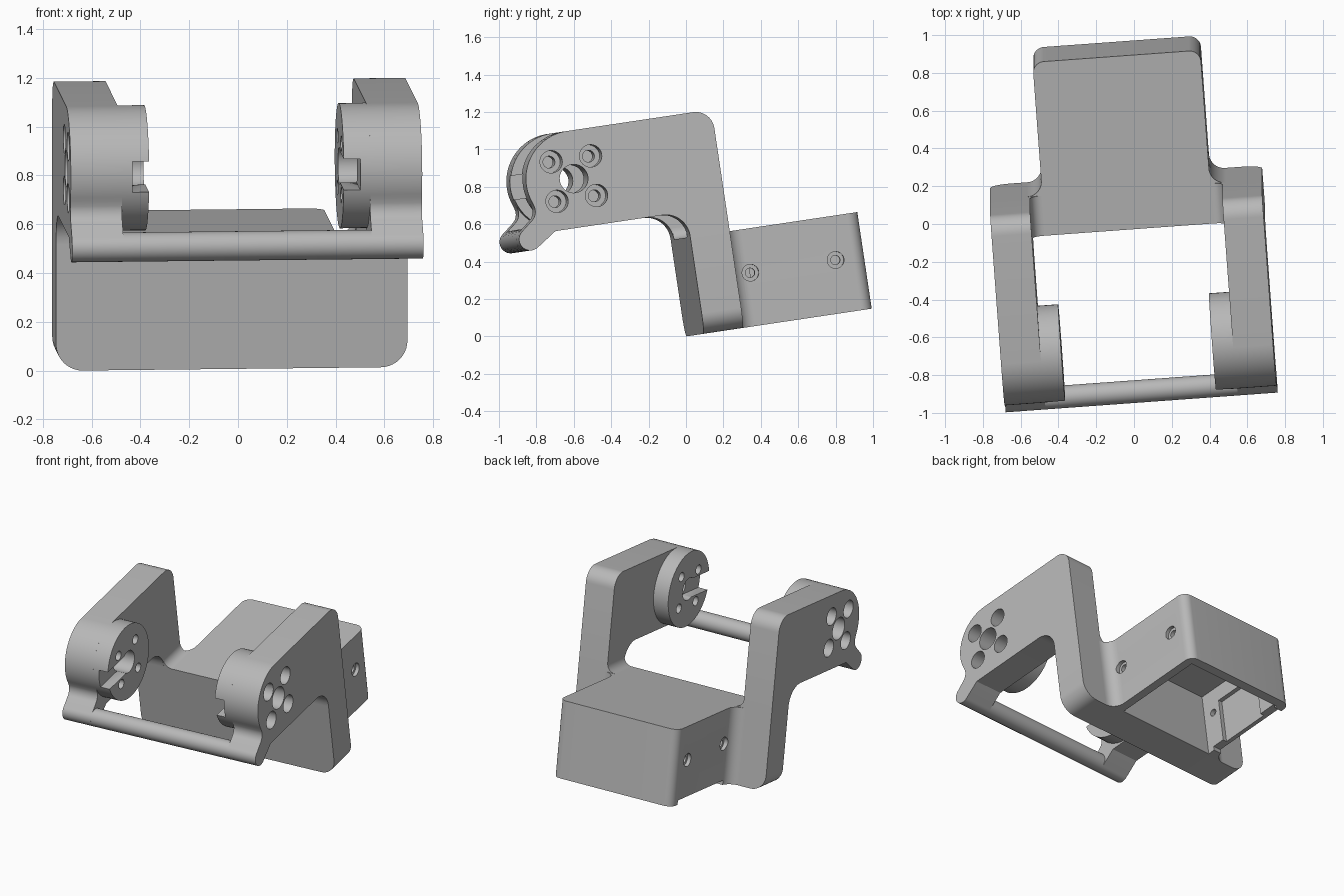
import bpy, bmesh
from math import sin, cos, tan, acos, radians, pi
from mathutils import Matrix, Vector

cube = bpy.data.objects.get("Cube")
if cube:
    bpy.data.objects.remove(cube, do_unlink=True)

grey = bpy.data.materials.new("plain grey")
grey.use_nodes = True
grey.diffuse_color = (0.48, 0.48, 0.48, 1)
grey.node_tree.nodes["Principled BSDF"].inputs["Base Color"].default_value = (0.48, 0.48, 0.48, 1)

parts = []


def arc(cu, cv, r, a0=0, a1=360, n=40):
    """Points on an arc; a full circle leaves out the repeated end."""
    last = n if a1 - a0 >= 360 else n + 1
    angles = [radians(a0 + (a1 - a0) * i / n) for i in range(last)]
    return [(cu + r * cos(a), cv + r * sin(a)) for a in angles]


def rounded(corners, n=10):
    """Polygon whose corners (u, v, radius) are replaced by arcs."""
    out = []
    for i, (u, v, r) in enumerate(corners):
        p = Vector((u, v))
        if r == 0:
            out.append((u, v))
            continue
        d1 = (Vector(corners[i - 1][:2]) - p).normalized()
        d2 = (Vector(corners[(i + 1) % len(corners)][:2]) - p).normalized()
        half = acos(d1.dot(d2)) / 2
        centre = p + (d1 + d2).normalized() * r / sin(half)
        start = p + d1 * r / tan(half) - centre
        end = p + d2 * r / tan(half) - centre
        sweep = pi - 2 * half
        for k in range(n + 1):
            t = k / n
            q = (start * sin((1 - t) * sweep) + end * sin(t * sweep)) / sin(sweep)
            out.append(tuple(centre + q))
    return out


def rect(u0, u1, v0, v1):
    return [(u0, v0), (u1, v0), (u1, v1), (u0, v1)]


def prism(name, axis, outline, a, b, keep=True):
    """Extrude a flat outline along an axis from a to b."""
    place = {"x": lambda u, v, t: (t, u, v),
             "y": lambda u, v, t: (u, t, v),
             "z": lambda u, v, t: (u, v, t)}[axis]
    bm = bmesh.new()
    face = bm.faces.new([bm.verts.new(place(u, v, a)) for u, v in outline])
    grown = bmesh.ops.extrude_face_region(bm, geom=[face])["geom"]
    shift = Vector(place(0, 0, b - a))
    bmesh.ops.translate(bm, vec=shift, verts=[g for g in grown if isinstance(g, bmesh.types.BMVert)])
    bmesh.ops.recalc_face_normals(bm, faces=bm.faces[:])
    mesh = bpy.data.meshes.new(name)
    bm.to_mesh(mesh)
    bm.free()
    mesh.materials.append(grey)
    ob = bpy.data.objects.new(name, mesh)
    bpy.context.collection.objects.link(ob)
    if keep:
        parts.append(ob)
    return ob


def cut(ob, axis, outline, a, b):
    """Subtract a prism from an object."""
    cutter = prism("cutter", axis, outline, a, b, keep=False)
    cutter.hide_render = True
    mod = ob.modifiers.new("cut", "BOOLEAN")
    mod.operation = "DIFFERENCE"
    mod.solver = "EXACT"
    mod.object = cutter
    bpy.context.view_layer.objects.active = ob
    bpy.ops.object.modifier_apply(modifier=mod.name)
    bpy.data.objects.remove(cutter, do_unlink=True)


# Shared dimensions
HALF, INNER, DISC = 0.722, 0.51, 0.40
FRONT, BACK, DECK, TOP = 0.05, 0.264, 0.522, 1.18
HUB_Y, HUB_Z, HUB_R = -0.521, 0.923, 0.257
BAR_Y, BAR_Z, BAR_R = -0.80, 0.637, 0.06

# Cross plate with rounded lower corners
prism("cross_plate", "y", rounded([
    (-HALF, DECK, 0), (-HALF, 0, 0.11), (HALF, 0, 0.11), (HALF, DECK, 0)]), FRONT, BACK)

# Side arms: upright, forward beam, round hub end and neck to the bar
arm_outline = (
    rounded([(FRONT, DECK, 0), (BACK, DECK, 0), (BACK, TOP, 0.1), (HUB_Y, TOP, 0)])
    + arc(HUB_Y, HUB_Z, HUB_R, 92, 203, 28)
    + rounded([(-0.754, 0.814, 0), (-0.745, 0.76, 0.07), (-0.839, 0.682, 0)])[1:-1]
    + arc(BAR_Y, BAR_Z, BAR_R, 131, 304, 16)
    + rounded([(-0.66, 0.66, 0), (FRONT, 0.66, 0.13), (FRONT, DECK, 0)])[:-1])

for s, side in ((1, "left"), (-1, "right")):
    arm = prism(side + "_arm", "x", arm_outline, s * INNER, s * HALF)
    disc = prism(side + "_hub_disc", "x", arc(HUB_Y, HUB_Z, HUB_R, n=64), s * DISC, s * INNER)

    # Shaft hole and four counterbored screw holes
    shaft = arc(HUB_Y, HUB_Z, 0.076, n=32)
    for ob in (arm, disc):
        cut(ob, "x", shaft, s * 0.3, s * 0.8)
        for dy in (-0.107, 0.107):
            for dz in (-0.107, 0.107):
                cut(ob, "x", arc(HUB_Y + dy, HUB_Z + dz, 0.032, n=20), s * 0.3, s * 0.8)
                if ob == arm:
                    cut(ob, "x", arc(HUB_Y + dy, HUB_Z + dz, 0.06, n=28), s * 0.56, s * 0.8)
    # Slot open to the front of the disc
    cut(disc, "x", rect(HUB_Y - 0.4, HUB_Y, HUB_Z - 0.064, HUB_Z + 0.064), s * 0.3, s * 0.468)

    # Soft corner between arm and deck
    prism(side + "_arm_fillet", "y",
          [(s * INNER, DECK)] + [(s * u, v) for u, v in arc(INNER - 0.06, DECK + 0.06, 0.06, 270, 360, 10)],
          FRONT, BACK)

# Front bar
prism("front_bar", "x", arc(BAR_Y, BAR_Z, BAR_R, n=36), -INNER, INNER)

# Rear box, flared into the plate and open below
box = prism("rear_box", "z", rounded([
    (0.53, 0.25, 0), (0.53, BACK, 0), (0.445, BACK, 0.08), (0.445, 0.98, 0.06),
    (-0.445, 0.98, 0.06), (-0.445, BACK, 0.08), (-0.53, BACK, 0), (-0.53, 0.25, 0)]), 0, DECK)
cut(box, "z", rect(-0.385, 0.385, 0.28, 0.92), -0.1, 0.46)
cut(box, "z", rect(-0.415, -0.3, 0.42, 0.77), -0.1, 0.35)
cut(box, "z", rect(-0.6, -0.37, 0.33, 0.9), -0.1, 0.03)

# Screw holes through the box sides
for y in (0.361, 0.823):
    for s in (1, -1):
        cut(box, "x", arc(y, 0.286, 0.025, n=20), s * 0.3, s * 0.6)
        cut(box, "x", arc(y, 0.286, 0.045, n=24), s * 0.42, s * 0.6)

# Tilt the whole bracket and smooth the curved faces
pose = (Matrix.Rotation(radians(8.5), 4, "X") @ Matrix.Rotation(radians(4.2), 4, "Z")
        @ Matrix.Translation((-0.022, 0, 0)))
bpy.ops.object.select_all(action="DESELECT")
for ob in parts:
    ob.data.transform(pose)
    ob.select_set(True)
bpy.context.view_layer.objects.active = parts[0]
bpy.ops.object.shade_smooth_by_angle(angle=radians(30))
